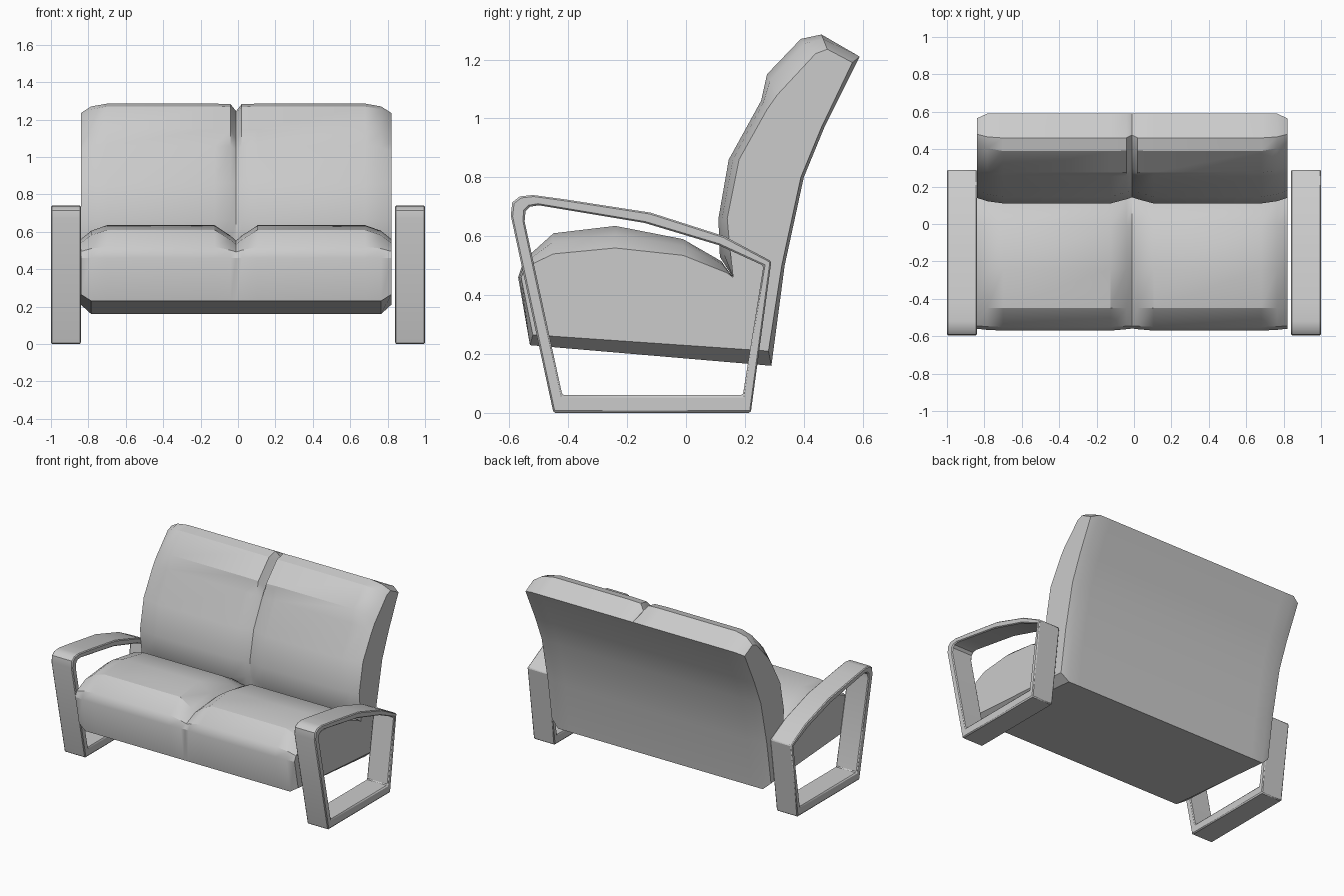
import bpy, bmesh, math

cube = bpy.data.objects.get("Cube")
if cube:
    bpy.data.objects.remove(cube, do_unlink=True)

grey = bpy.data.materials.new("grey upholstery")
grey.use_nodes = True
GREY = (0.6, 0.6, 0.6, 1)
grey.diffuse_color = GREY
grey.node_tree.nodes["Principled BSDF"].inputs["Base Color"].default_value = GREY


def finish(name, bm, angle):
    bmesh.ops.recalc_face_normals(bm, faces=bm.faces)
    mesh = bpy.data.meshes.new(name)
    bm.to_mesh(mesh)
    bm.free()
    obj = bpy.data.objects.new(name, mesh)
    bpy.context.collection.objects.link(obj)
    mesh.materials.append(grey)
    bpy.ops.object.select_all(action="DESELECT")
    obj.select_set(True)
    bpy.context.view_layer.objects.active = obj
    bpy.ops.object.shade_smooth_by_angle(angle=math.radians(angle))
    return obj


# Side profile of the body: puffed middle of a cushion, and its flatter end
seat_full = [(-.57, .46), (-.55, .52), (-.45, .61), (-.24, .635), (-.01, .59), (.12, .515), (.16, .46)]
seat_end = [(-.56, .46), (-.545, .495), (-.45, .54), (-.24, .56), (-.01, .535), (.14, .475), (.16, .46)]
back_full = [(.115, .53), (.11, .66), (.145, .86)]
back_end = [(.15, .55), (.14, .66), (.18, .86)]
head_full = [(.255, 1.06), (.275, 1.15), (.39, 1.27), (.46, 1.285)]
head_end = [(.275, 1.03), (.31, 1.08), (.44, 1.22), (.48, 1.235)]
shell_full = [(.59, 1.21), (.47, .97), (.40, .80), (.335, .50), (.29, .16), (-.53, .23)]
shell_end = [(.565, 1.19), (.46, .97), (.39, .80), (.325, .50), (.28, .21), (-.52, .265)]


def blend(full, end, w):
    return [(a[0] + (b[0] - a[0]) * w, a[1] + (b[1] - a[1]) * w) for a, b in zip(full, end)]


# Half stations: distance from seam, then shell, cushion and headrest flattening
half = [(.83, 1, 1, 1), (.775, 0, .4, .3), (.69, 0, 0, 0), (.115, 0, 0, 0), (.03, 0, .75, .05)]
stations = [(-u, *w) for u, *w in half] + [(0, 0, 1.1, .8)] + half[::-1]

# Upholstered seat and back lofted across the width
bm = bmesh.new()
rings = []
for u, shell, cushion, head in stations:
    profile = (blend(seat_full, seat_end, cushion) + blend(back_full, back_end, cushion)
               + blend(head_full, head_end, head) + blend(shell_full, shell_end, shell))
    rings.append([bm.verts.new((u - .01, y, z)) for y, z in profile])
n = len(rings[0])
for a, b in zip(rings, rings[1:]):
    for i in range(n):
        j = (i + 1) % n
        bm.faces.new((a[i], a[j], b[j], b[i]))
bm.faces.new(rings[0])
bm.faces.new(rings[-1][::-1])
finish("seat_and_back", bm, 30)

# Looped arm frames
outer = [(-.45, 0), (-.595, .67), (-.59, .715), (-.565, .735), (-.52, .74),
         (-.41, .725), (-.12, .68), (.13, .60), (.29, .515), (.22, 0)]
inner = [(-.42, .06), (-.548, .65), (-.545, .685), (-.53, .70), (-.50, .705),
         (-.41, .69), (-.14, .645), (.11, .57), (.263, .50), (.193, .06)]


def arm_frame(name, side):
    bm = bmesh.new()
    loops = [[bm.verts.new((side * x, y, z)) for y, z in pts]
             for x, pts in ((.84, outer), (1, outer), (1, inner), (.84, inner))]
    for k in range(4):
        a, b = loops[k], loops[(k + 1) % 4]
        for i in range(len(a)):
            j = (i + 1) % len(a)
            bm.faces.new((a[i], a[j], b[j], b[i]))
    obj = finish(name, bm, 35)
    bevel = obj.modifiers.new("soft edges", "BEVEL")
    bevel.width = .006
    bevel.segments = 1
    bevel.limit_method = "ANGLE"
    bevel.angle_limit = math.radians(50)


arm_frame("left_arm_frame", 1)
arm_frame("right_arm_frame", -1)
